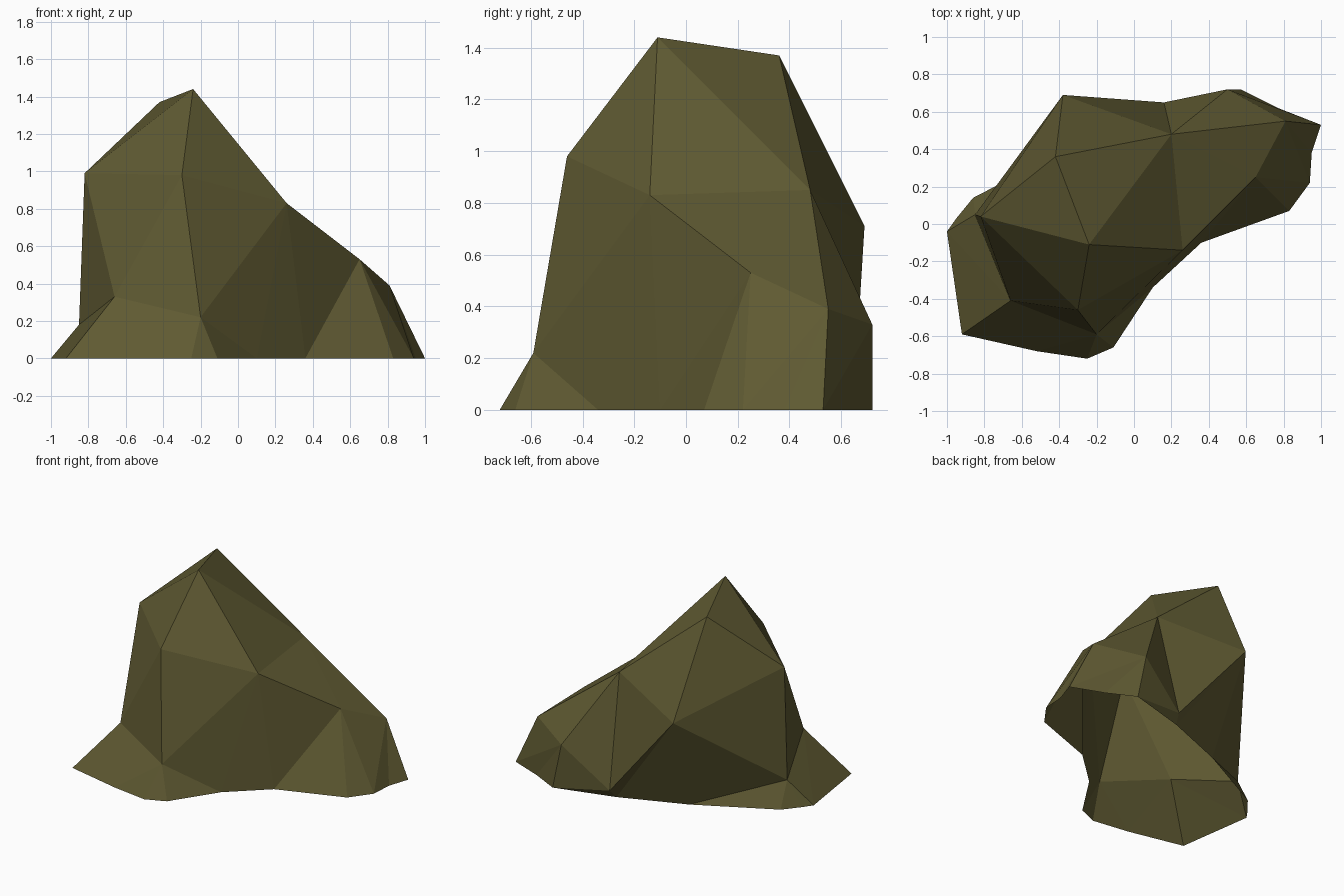
import bpy
import bmesh

if "Cube" in bpy.data.objects:
    bpy.data.objects.remove(bpy.data.objects["Cube"], do_unlink=True)

# Single olive stone colour
stone = bpy.data.materials.new("olive_stone")
stone.use_nodes = True
colour = (0.115, 0.102, 0.032, 1)
stone.diffuse_color = colour
shader = next(n for n in stone.node_tree.nodes if n.type == "BSDF_PRINCIPLED")
shader.inputs["Base Color"].default_value = colour
shader.inputs["Roughness"].default_value = 0.9

# Named corners of the boulder, from the summit downwards
corners = {
    "peak": (-0.24, -0.11, 1.44),
    "ridge": (-0.42, 0.36, 1.37),
    "shoulder": (-0.82, 0.04, 0.99),
    "brow": (-0.30, -0.46, 0.98),
    "saddle": (0.26, -0.14, 0.83),
    "back": (0.20, 0.48, 0.85),
    "overhang": (-0.38, 0.69, 0.71),
    "knee": (0.65, 0.25, 0.53),
    "spur": (0.81, 0.55, 0.39),
    "tail": (0.50, 0.72, 0.33),
    "notch": (0.16, 0.65, 0.06),
    "ledge": (-0.66, -0.41, 0.33),
    "toe": (-0.20, -0.59, 0.22),
    "heel": (-0.85, 0.05, 0.18),
}

# Ground outline, lettered counter-clockwise from the far left
outline = [
    (-1, -0.04), (-0.92, -0.59), (-0.52, -0.68), (-0.25, -0.72),
    (-0.11, -0.66), (0.10, -0.34), (0.36, -0.10), (0.83, 0.07),
    (0.94, 0.22), (0.95, 0.38), (1, 0.53), (0.77, 0.62),
    (0.57, 0.72), (0.14, 0.60), (-0.32, 0.42), (-0.86, 0.14),
    (-0.95, 0.03),
]
for letter, (x, y) in zip("abcdefghijklmnopq", outline):
    corners[letter] = (x, y, 0)

# Facets fan out from each corner to the chain of corners around it
fans = {
    "peak": "ridge shoulder brow saddle back ridge",
    "ridge": "back overhang shoulder",
    "shoulder": "overhang heel ledge brow",
    "brow": "ledge toe saddle",
    "saddle": "toe f g knee back",
    "back": "knee spur tail notch overhang",
    "knee": "g h i spur",
    "spur": "i j k",
    "tail": "spur k l m",
    "notch": "tail m n",
    "overhang": "notch n o heel",
    "heel": "o p q a",
    "ledge": "heel a b c toe",
    "toe": "c d e f",
}

bm = bmesh.new()
verts = {name: bm.verts.new(point) for name, point in corners.items()}


def fan(hub, chain):
    """Fill triangles between a hub and consecutive corners of a chain."""
    for first, second in zip(chain, chain[1:]):
        bm.faces.new((verts[hub], verts[first], verts[second]))


for hub, chain in fans.items():
    fan(hub, chain.split())

# Flat-shaded boulder, open underneath
mesh = bpy.data.meshes.new("boulder")
bm.to_mesh(mesh)
bm.free()
mesh.materials.append(stone)
boulder = bpy.data.objects.new("boulder", mesh)
bpy.context.collection.objects.link(boulder)
